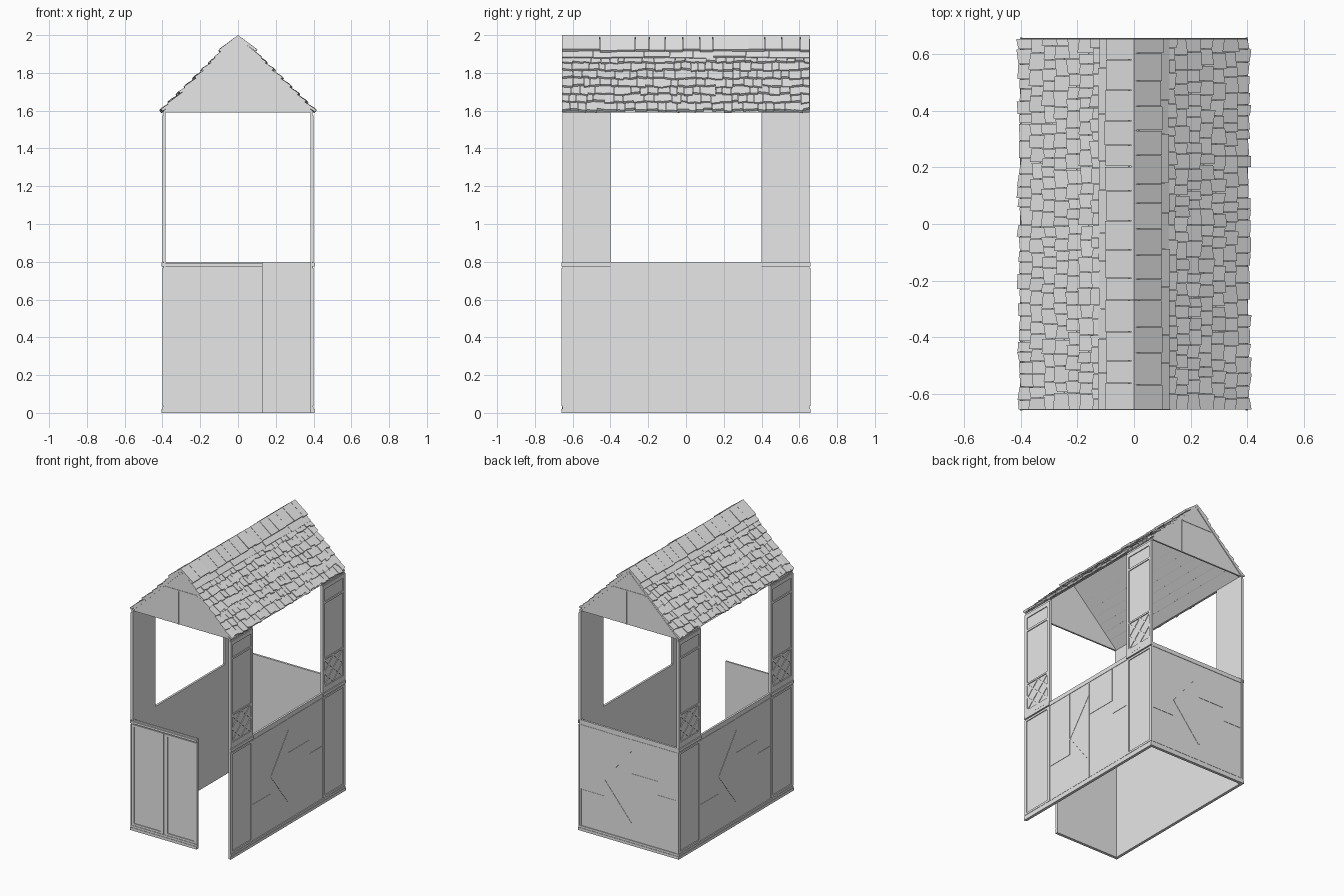
import bpy, bmesh, random
from mathutils import Vector as V

random.seed(4)
cube = bpy.data.objects.get("Cube")
if cube:
    bpy.data.objects.remove(cube, do_unlink=True)

grey = bpy.data.materials.new("pale_grey")
grey.use_nodes = True
grey.diffuse_color = (0.8, 0.8, 0.8, 1)
grey.node_tree.nodes["Principled BSDF"].inputs["Base Color"].default_value = (0.8, 0.8, 0.8, 1)


def finish(bm, name):
    bmesh.ops.recalc_face_normals(bm, faces=bm.faces)
    mesh = bpy.data.meshes.new(name)
    bm.to_mesh(mesh)
    bm.free()
    mesh.materials.append(grey)
    obj = bpy.data.objects.new(name, mesh)
    bpy.context.collection.objects.link(obj)


def prism(bm, points, offset):
    """Closed solid: a polygon swept along an offset."""
    a = [bm.verts.new(p) for p in points]
    b = [bm.verts.new(V(p) + V(offset)) for p in points]
    bm.faces.new(a)
    bm.faces.new(b[::-1])
    for i in range(len(a)):
        j = (i + 1) % len(a)
        bm.faces.new((a[i], b[i], b[j], a[j]))


class Wall:
    """Flat workspace: u along the wall, z up, d outwards from the centre."""

    def __init__(self, along, out, face):
        self.u, self.n, self.face = V(along), V(out), face
        self.bm = bmesh.new()

    def poly(self, pts, d0, d1):
        pts = [self.u * u + self.n * (self.face + d0) + V((0, 0, z)) for u, z in pts]
        prism(self.bm, pts, self.n * (d1 - d0))

    def plate(self, u0, u1, z0, z1, d0=0, d1=0.006):
        self.poly([(u0, z0), (u1, z0), (u1, z1), (u0, z1)], d0, d1)

    def strut(self, a, b, width=0.01, d=0.004):
        a, b = V(a), V(b)
        side = (b - a).orthogonal().normalized() * width / 2
        self.poly([a - side, b - side, b + side, a + side], 0, d)

    def frame(self, u0, u1, z0, z1, w=0.022):
        self.plate(u0, u0 + w, z0, z1)
        self.plate(u1 - w, u1, z0, z1)
        self.plate(u0 + w, u1 - w, z0, z0 + 0.015)
        self.plate(u0 + w, u1 - w, z1 - 0.015, z1)

    def planks(self, seams, braced):
        for i, (u0, u1) in enumerate(zip(seams, seams[1:])):
            split = (0.3, 0.8, 0.52, 0.42)[i % 4]
            self.plate(u0 + 0.002, u1 - 0.002, 0.04, min(split, 0.765) - 0.002, 0, 0.002)
            if split < 0.7:
                self.plate(u0 + 0.002, u1 - 0.002, split + 0.002, 0.765, 0, 0.0025)
        # Chevron brace and top band
        u0, u1 = seams[braced], seams[braced + 1]
        self.strut((u1, 0.68), (u0, 0.42), 0.008)
        self.strut((u0, 0.42), (u1, 0.16), 0.008)
        self.plate(seams[0], seams[-1], 0.77, 0.8, 0, 0.003)


# Side walls with corner panels and pillars
for s, side in ((1, "left"), (-1, "right")):
    w = Wall((0, s, 0), (s, 0, 0), 0.395)
    w.plate(-0.655, 0.655, 0, 0.8, -0.012, 0)
    w.plate(-0.66, 0.66, 0, 0.02, 0, 0.009)
    w.plate(-0.655, 0.655, 0.02, 0.035, 0, 0.006)
    w.planks((-0.4, -0.19, 0.01, 0.25, 0.4), 1)
    for u0, u1 in ((-0.658, -0.4), (0.4, 0.658)):
        w.frame(u0, u1, 0.037, 0.768)
        w.plate(u0, u1, 0.775, 0.797, 0, 0.009)
    finish(w.bm, side + "_lower_wall")

    p = Wall((0, s, 0), (s, 0, 0), 0.395)
    for u0, u1 in ((-0.655, -0.4), (0.4, 0.655)):
        p.plate(u0, u1, 0.8, 1.6, -0.012, 0)
        p.frame(u0, u1, 0.8, 1.575)
        a, b = u0 + 0.022, u1 - 0.022
        m = (a + b) / 2
        for z0, z1 in ((0.815, 0.84), (1.032, 1.044), (1.44, 1.455), (1.545, 1.56)):
            p.plate(a, b, z0, z1)
        # Crossed lattice
        lo, hi, mid = 0.84, 1.032, 0.936
        for q, r in (((a, lo), (b, hi)), ((a, hi), (b, lo)),
                     ((a, mid), (m, hi)), ((m, hi), (b, mid)),
                     ((b, mid), (m, lo)), ((m, lo), (a, mid))):
            p.strut(q, r)
    finish(p.bm, side + "_pillars")

# Back wall
w = Wall((-1, 0, 0), (0, 1, 0), 0.65)
w.plate(-0.395, 0.395, 0, 0.8, -0.012, 0)
w.plate(-0.402, 0.402, 0, 0.02, 0, 0.009)
w.plate(-0.4, 0.4, 0.02, 0.035, 0, 0.006)
w.planks((-0.398, -0.2, 0.016, 0.23, 0.398), 1)
finish(w.bm, "back_wall")

# Front counter wall, leaving the doorway open
w = Wall((1, 0, 0), (0, -1, 0), 0.65)
w.plate(-0.395, 0.13, 0, 0.8, -0.012, 0)
w.plate(-0.402, 0.13, 0, 0.02, 0, 0.009)
w.plate(-0.4, 0.13, 0.02, 0.035, 0, 0.006)
w.plate(-0.402, 0.13, 0.775, 0.79, 0, 0.009)
w.frame(-0.4, -0.136, 0.037, 0.768, 0.026)
w.frame(-0.13, 0.13, 0.037, 0.768, 0.024)
finish(w.bm, "front_counter")

# Gables with plank seams and a collar strip
APEX, EAVE_X, EAVE_Z = 1.98, 0.4, 1.59
for s, name in ((-1, "front_gable"), (1, "back_gable")):
    g = Wall((-s, 0, 0), (0, s, 0), 0.652)
    g.poly([(-EAVE_X, EAVE_Z), (EAVE_X, EAVE_Z), (0, 1.995)], -0.012, 0)
    for u in (-0.13, -0.02, 0.13):
        g.plate(u - 0.003, u + 0.003, EAVE_Z, 1.83, 0, 0.002)
    g.plate(-0.13, 0.13, 1.83, 1.838, 0, 0.003)
    finish(g.bm, name)

# Roof slopes
HALF = 0.657
bm = bmesh.new()
for s in (-1, 1):
    prism(bm, [(0, -HALF, APEX), (s * EAVE_X, -HALF, EAVE_Z),
               (s * (EAVE_X - 0.015), -HALF, EAVE_Z), (0, -HALF, APEX - 0.016)],
          (0, 2 * HALF, 0))
finish(bm, "roof_slopes")


def base_z(x):
    return APEX - x * (APEX - EAVE_Z) / EAVE_X


def shingle(bm, s, y0, y1, x0, x1, top, lift, skew):
    """One tilted tile, its lower edge raised above the slope."""
    z0 = base_z(x0) + top
    z1 = base_z(x1) + lift
    jitter = random.uniform(-skew, skew)
    pts = [(s * x0, y0, z0), (s * x0, y1, z0),
           (s * (x1 + jitter), y1, z1 - jitter), (s * (x1 - jitter), y0, z1 + jitter)]
    prism(bm, pts, (-s * 0.009, 0, -0.011))


def course(bm, s, x0, x1, top, lift, width, ragged, skew):
    y = -HALF
    while y < HALF - 0.001:
        end = y + width * random.uniform(0.7, 1.35)
        if HALF - end < width * 0.5:
            end = HALF
        shingle(bm, s, y, end - 0.002, x0, x1 + random.uniform(-ragged, ragged),
                top, lift + random.uniform(-0.004, 0.004), skew)
        y = end


# Shingle courses
bm = bmesh.new()
ROWS = 7
for s in (-1, 1):
    for i in range(ROWS):
        end = 0.15 + 0.043 * i
        course(bm, s, end - 0.075, end, 0.004, 0.026, 0.046, 0.006, 0.004)
finish(bm, "roof_shingles")

# Ridge boards
bm = bmesh.new()
for s in (-1, 1):
    course(bm, s, 0, 0.1, 0.02, 0.04, 0.085, 0.004, 0)
    course(bm, s, 0.02, 0.125, 0.008, 0.026, 0.13, 0.003, 0)
finish(bm, "ridge_boards")
